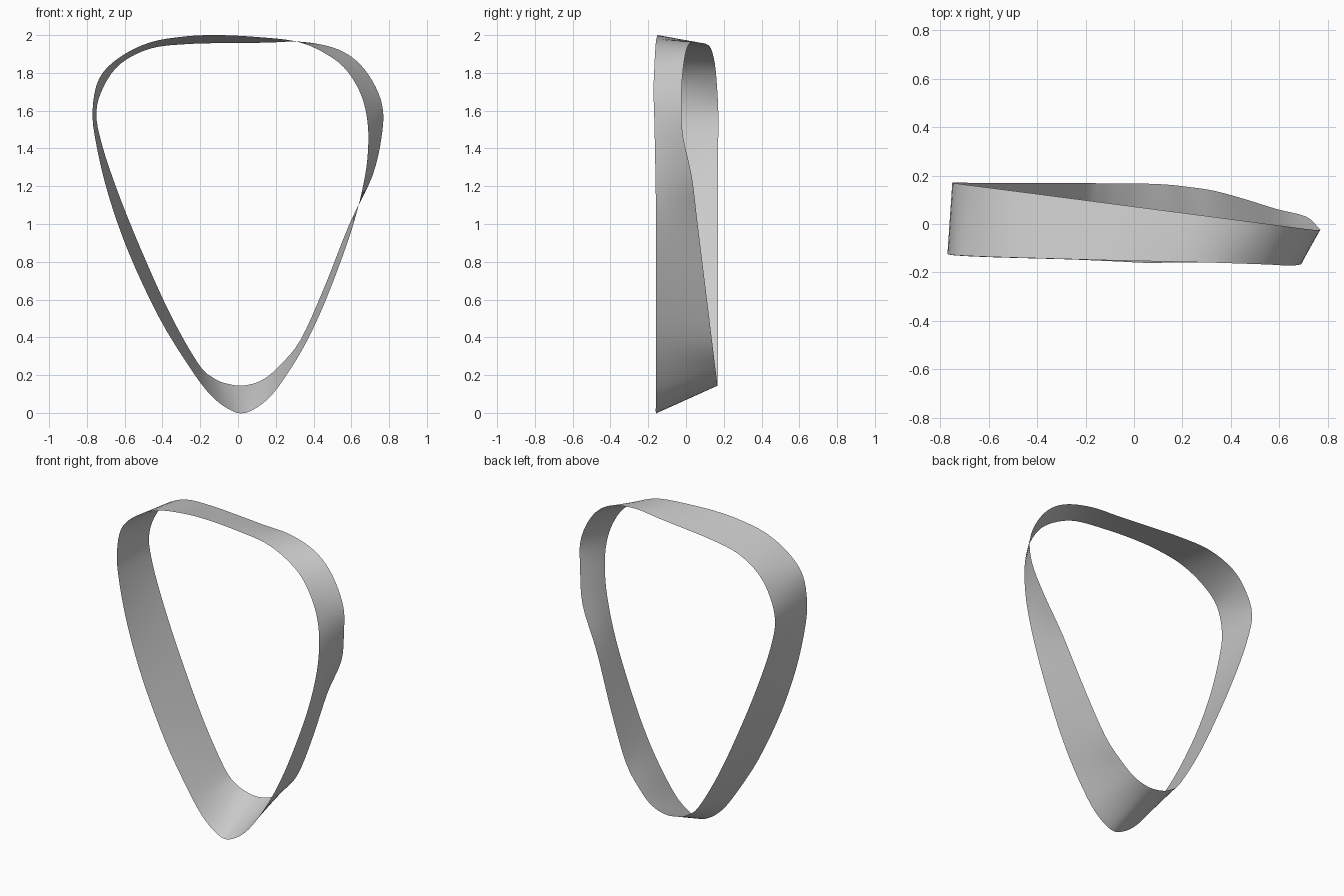
import bpy, bmesh
from mathutils import Vector

# Stations round the loop: front rim x, z and back rim x, z
RIMS = [
    (0.04, 0.00, 0.03, 0.145), (-0.05, 0.02, -0.06, 0.155), (-0.15, 0.10, -0.13, 0.185),
    (-0.255, 0.24, -0.21, 0.26), (-0.415, 0.50, -0.36, 0.525), (-0.575, 0.84, -0.52, 0.88),
    (-0.685, 1.15, -0.64, 1.18), (-0.75, 1.42, -0.72, 1.42), (-0.77, 1.60, -0.75, 1.59),
    (-0.735, 1.77, -0.71, 1.73), (-0.63, 1.88, -0.62, 1.85), (-0.47, 1.96, -0.46, 1.93),
    (-0.28, 1.993, -0.26, 1.953), (-0.10, 2.00, -0.05, 1.958), (0.10, 1.99, 0.15, 1.96),
    (0.30, 1.968, 0.33, 1.965), (0.44, 1.915, 0.50, 1.935), (0.56, 1.83, 0.62, 1.87),
    (0.64, 1.71, 0.71, 1.76), (0.68, 1.58, 0.765, 1.62), (0.69, 1.43, 0.76, 1.46),
    (0.67, 1.24, 0.71, 1.25), (0.605, 0.98, 0.59, 1.00), (0.49, 0.66, 0.455, 0.66),
    (0.38, 0.41, 0.33, 0.385), (0.27, 0.22, 0.22, 0.25), (0.16, 0.075, 0.13, 0.175),
]
# Depth of each rim at key stations
FRONT_Y = [(0, -0.16), (8, -0.124), (13, -0.15), (18, -0.172), (22, -0.158), (27, -0.16)]
STEPS, ACROSS = 4, 6


def keyed(keys, i):
    for (a, va), (b, vb) in zip(keys, keys[1:]):
        if a <= i <= b:
            return va + (vb - va) * (i - a) / (b - a)


def back_y(i, x, z):
    if i <= 8:                                   # left side: constant depth
        return 0.167 + 0.004 * i / 8
    if i <= 18:                                  # top: drifts forward to the right
        return 0.168 - 0.13 * (x + 0.74)
    return min(0.168, max(-0.028, 0.166 - 0.123 * (z - 0.15))) if i > 20 else -0.025 + 0.01 * (i - 19)


def smooth_loop(pts):
    """Closed curve through the points (Catmull-Rom)."""
    n, out = len(pts), []
    for i in range(n):
        a, b, c, d = (pts[(i + k) % n] for k in (-1, 0, 1, 2))
        for s in range(STEPS):
            t = s / STEPS
            out.append(0.5 * (2 * b + (c - a) * t + (2 * a - 5 * b + 4 * c - d) * t ** 2
                              + (3 * b - a - 3 * c + d) * t ** 3))
    return out


front = smooth_loop([Vector((r[0], keyed(FRONT_Y, i), r[1])) for i, r in enumerate(RIMS)])
back = smooth_loop([Vector((r[2], back_y(i, r[2], r[3]), r[3])) for i, r in enumerate(RIMS)])

# Twisting band stretched between the two rims
bm = bmesh.new()
rows = [[bm.verts.new(f.lerp(b, k / ACROSS)) for k in range(ACROSS + 1)]
        for f, b in zip(front, back)]
for i, row in enumerate(rows):
    nxt = rows[(i + 1) % len(rows)]
    for k in range(ACROSS):
        bm.faces.new((row[k], row[k + 1], nxt[k + 1], nxt[k])).smooth = True
bmesh.ops.recalc_face_normals(bm, faces=bm.faces)
mesh = bpy.data.meshes.new("twisted_band")
bm.to_mesh(mesh)
bm.free()
bpy.context.collection.objects.link(bpy.data.objects.new("twisted_band", mesh))
